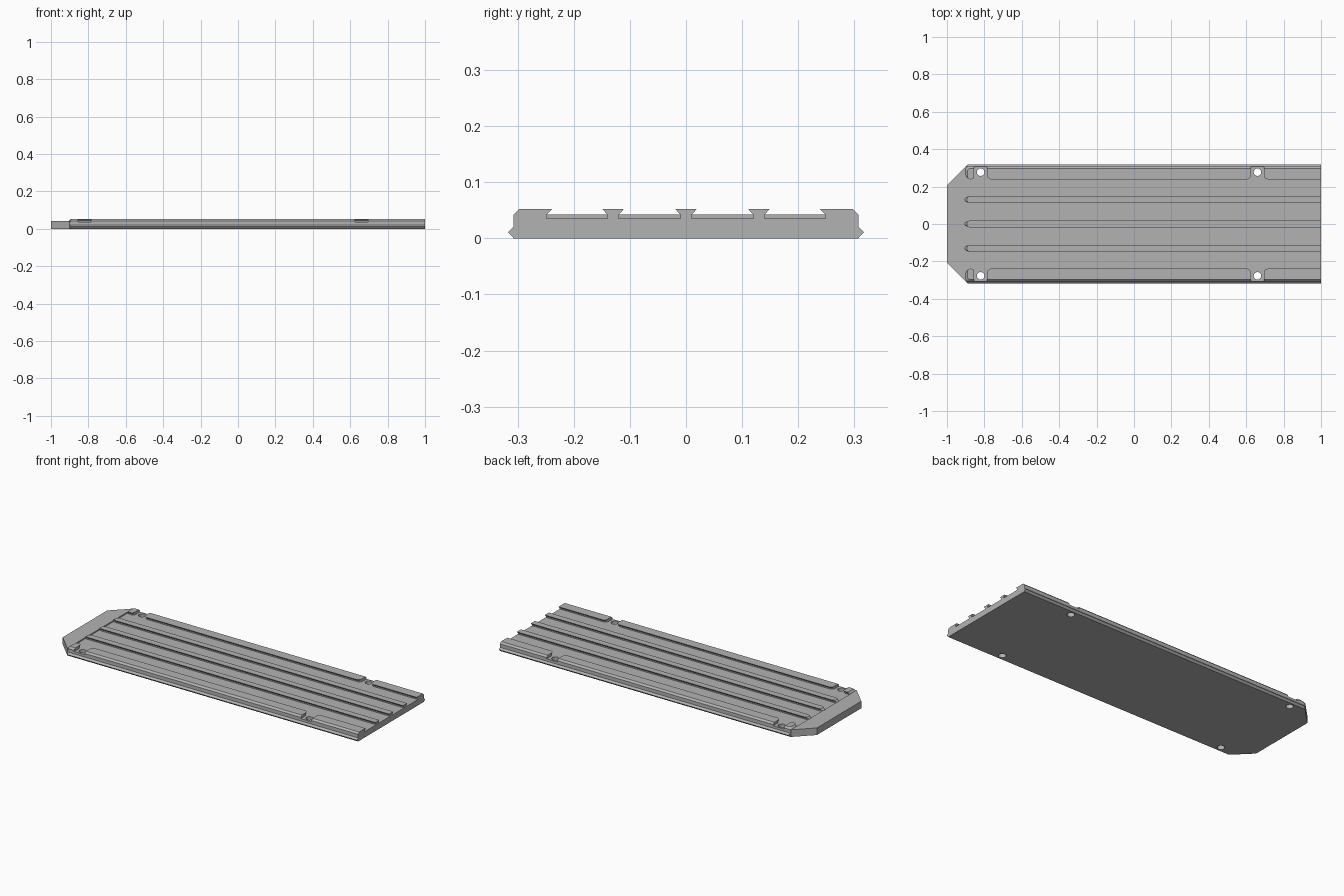
import bpy, bmesh, math

if "Cube" in bpy.data.objects:
    bpy.data.objects.remove(bpy.data.objects["Cube"], do_unlink=True)

GREY = (0.45, 0.45, 0.45, 1)
grey = bpy.data.materials.new("plain grey")
grey.use_nodes = True
grey.diffuse_color = GREY
grey.node_tree.nodes["Principled BSDF"].inputs["Base Color"].default_value = GREY

FLOOR, LIP, TOP = 0.035, 0.042, 0.052
START, END, SIDE = -0.9, 1.0, 0.307
HOLES_X = (-0.82, 0.66)
HOLE_Y = 0.277


def loft(name, rings):
    """Solid skinned through equal-length rings of points, capped at both ends."""
    bm = bmesh.new()
    loops = [[bm.verts.new(p) for p in ring] for ring in rings]
    n = len(loops[0])
    for a, b in zip(loops, loops[1:]):
        for i in range(n):
            j = (i + 1) % n
            bm.faces.new((a[i], a[j], b[j], b[i]))
    bm.faces.new(loops[0][::-1])
    bm.faces.new(loops[-1])
    bmesh.ops.recalc_face_normals(bm, faces=bm.faces)
    mesh = bpy.data.meshes.new(name)
    bm.to_mesh(mesh)
    bm.free()
    mesh.materials.append(grey)
    obj = bpy.data.objects.new(name, mesh)
    bpy.context.collection.objects.link(obj)
    return obj


def plan(x0, x1, y0, y1, radii):
    """Rectangle outline with a radius for each corner, from low x, low y."""
    corners = ((x0, y0, 1, 1), (x1, y0, -1, 1), (x1, y1, -1, -1), (x0, y1, 1, -1))
    points = []
    for k, ((x, y, sx, sy), r) in enumerate(zip(corners, radii)):
        for s in range(6 if r else 1):
            a = math.pi + math.pi / 2 * (k + s / 5)
            points.append((x + sx * r + r * math.cos(a), y + sy * r + r * math.sin(a)))
    return points


def at_height(outline, z):
    return [(x, y, z) for x, y in outline]


# Base slab with pointed side edges, clipped at the nose end
half = [(SIDE, 0), (0.317, 0.011), (SIDE, 0.021), (SIDE, FLOOR)]
section = half + [(-y, z) for y, z in reversed(half)]
base = loft("base_slab", [
    [(START + max(0, abs(y) - SIDE), y, z) for y, z in section],
    [(END, y, z) for y, z in section]])

# Screw holes
for x in HOLES_X:
    for y in (-HOLE_Y, HOLE_Y):
        bpy.ops.mesh.primitive_cylinder_add(vertices=32, radius=0.02, depth=0.3, location=(x, y, 0))
        cutter = bpy.context.object
        cutter.hide_render = True
        cut = base.modifiers.new("screw_hole", 'BOOLEAN')
        cut.operation = 'DIFFERENCE'
        cut.solver = 'EXACT'
        cut.object = cutter
        bpy.context.view_layer.objects.active = base
        bpy.ops.object.modifier_apply(modifier=cut.name)
        bpy.data.objects.remove(cutter, do_unlink=True)

# Nose plate with cut corners
nose = [(START, -SIDE), (START, SIDE), (-1, 0.207), (-1, -0.207)]
loft("nose_plate", [at_height(nose, 0), at_height(nose, LIP)])

# Undercut inner ridges, rounded and sloped at the nose end
for name, y in (("right_ridge", -0.13), ("middle_ridge", 0), ("left_ridge", 0.13)):
    rings = []
    for z, x0, w in ((FLOOR, START, 0.01), (LIP, -0.905, 0.01), (TOP, -0.893, 0.019)):
        r = w * 0.9
        rings.append(at_height(plan(x0, END, y - w, y + w, (r, 0, 0, r)), z))
    loft(name, rings)

# Outer rails, split by the screw notches
NOTCH = 0.035
spans = (("nose", START, HOLES_X[0] - NOTCH, 0.015, 0.015),
         ("long", HOLES_X[0] + NOTCH, HOLES_X[1] - NOTCH, 0.02, 0.02),
         ("end", HOLES_X[1] + NOTCH, END, 0.02, 0))
for side, sign in (("left", 1), ("right", -1)):
    for part, x0, x1, r0, r1 in spans:
        rings = []
        for z, inner, outer, slope in ((FLOOR, 0.249, SIDE, 0), (LIP, 0.249, SIDE, 0),
                                       (TOP, 0.239, 0.297, 0.01)):
            start = x0 + slope if part == "nose" else x0
            outline = plan(start, x1, inner, outer, (r0, r1, 0, r0 if part == "nose" else 0))
            rings.append([(x, sign * y, z) for x, y in outline])
        loft(f"{side}_{part}_rail", rings)
